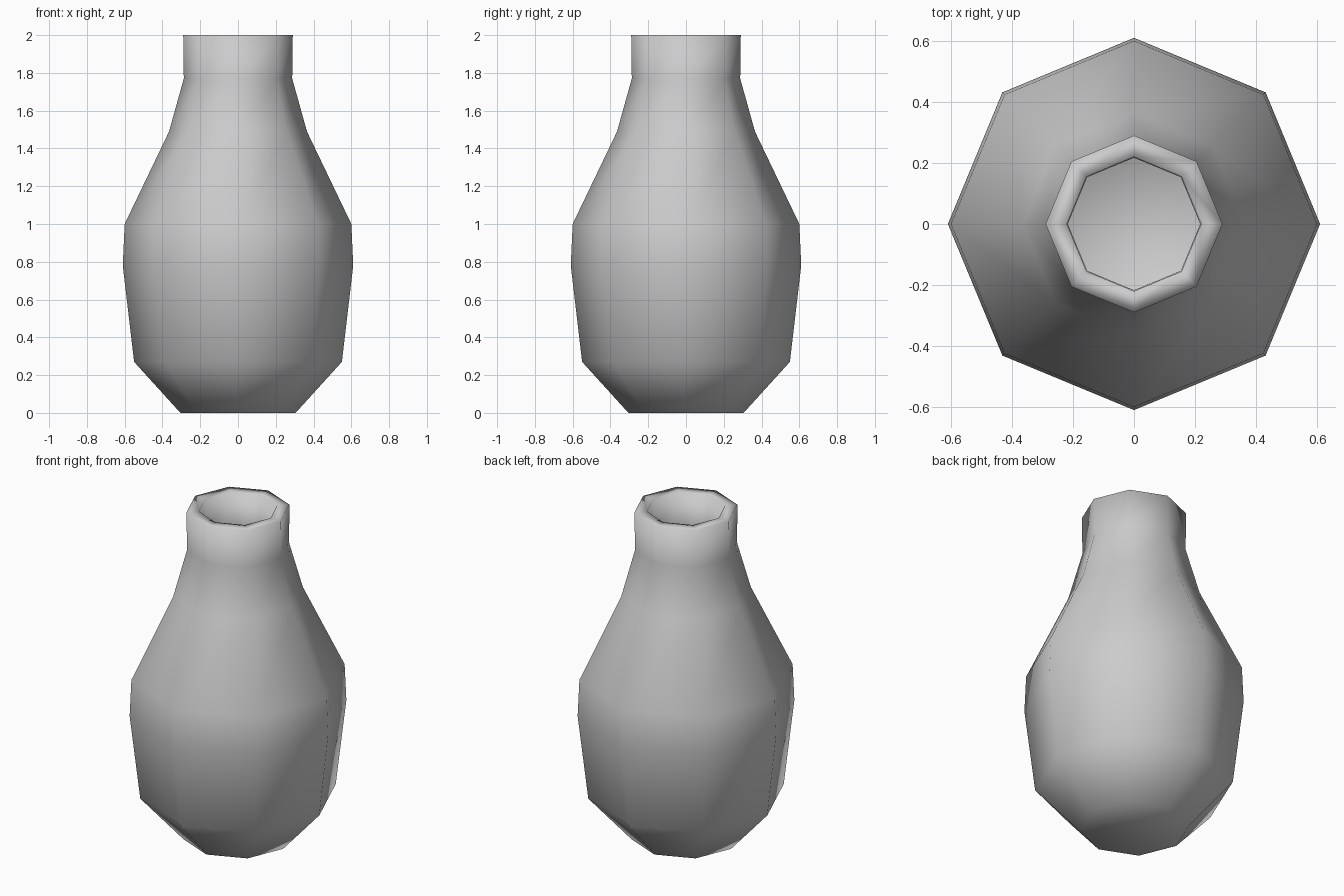
import bpy, bmesh
from math import cos, sin, pi

cube = bpy.data.objects.get("Cube")
if cube:
    bpy.data.objects.remove(cube, do_unlink=True)

SIDES = 8

# Pale grey glaze
glaze = bpy.data.materials.new("pale_grey")
glaze.use_nodes = True
colour = (0.6, 0.6, 0.6, 1)
glaze.diffuse_color = colour
glaze.node_tree.nodes["Principled BSDF"].inputs["Base Color"].default_value = colour

# Radius and height: up the outer wall, over the rim, down the inner wall
outer = [(0.305, 0), (0.55, 0.27), (0.61, 0.78), (0.60, 1.0),
         (0.365, 1.49), (0.287, 1.77), (0.29, 2.0)]
inner = [(0.22, 2.0), (0.217, 1.76), (0.295, 1.46), (0.53, 0.98),
         (0.54, 0.78), (0.485, 0.30), (0.275, 0.07)]

# Turned vessel with closed base and inside floor
bm = bmesh.new()
rings = [[bm.verts.new((r * cos(2 * pi * i / SIDES), r * sin(2 * pi * i / SIDES), z))
          for i in range(SIDES)] for r, z in outer + inner]
for low, high in zip(rings, rings[1:]):
    for i in range(SIDES):
        j = (i + 1) % SIDES
        bm.faces.new((low[i], low[j], high[j], high[i]))
bm.faces.new(rings[0][::-1])
bm.faces.new(rings[-1])
for face in bm.faces:
    face.smooth = True

mesh = bpy.data.meshes.new("vase")
bm.to_mesh(mesh)
bm.free()
mesh.materials.append(glaze)
vase = bpy.data.objects.new("vase", mesh)
bpy.context.collection.objects.link(vase)
